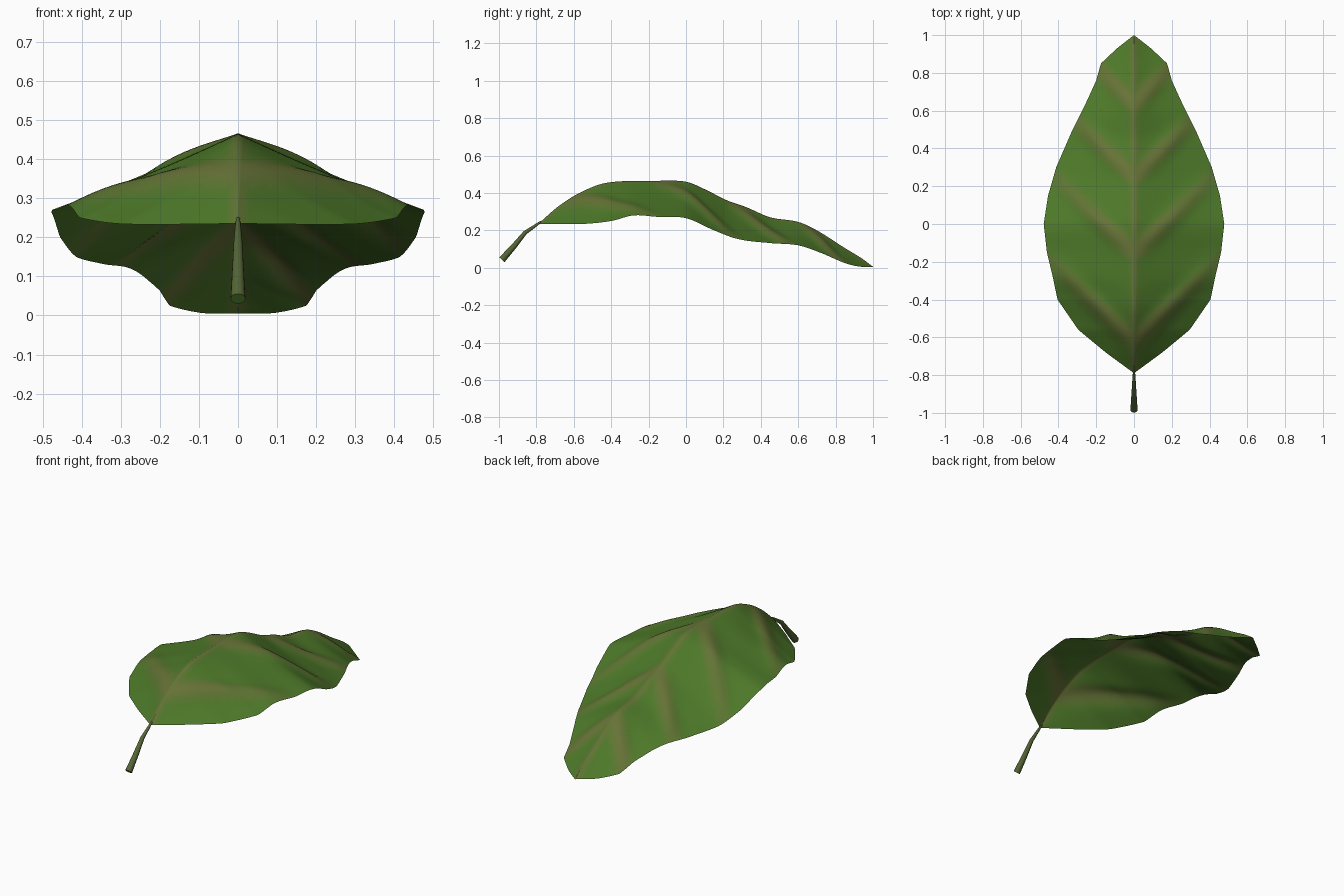
import bpy, bmesh, math

if "Cube" in bpy.data.objects:
    bpy.data.objects.remove(bpy.data.objects["Cube"])

def material(name, rgb):
    m = bpy.data.materials.new(name)
    m.diffuse_color = (*rgb, 1)
    m.use_nodes = True
    m.node_tree.nodes["Principled BSDF"].inputs["Base Color"].default_value = m.diffuse_color
    return m

def sample(pts, y, smooth=True):
    """Interpolate a profile of (y, value) points."""
    n = len(pts)
    i = 0
    while i < n - 2 and y > pts[i + 1][0]:
        i += 1
    (y0, a), (y1, b) = pts[i], pts[i + 1]
    u = min(max((y - y0) / (y1 - y0), 0), 1)
    if not smooth:
        return a + (b - a) * u
    def slope(k):
        p, q = pts[max(k - 1, 0)], pts[min(k + 1, n - 1)]
        return (q[1] - p[1]) / (q[0] - p[0])
    h = y1 - y0
    return ((2*u**3 - 3*u*u + 1) * a + (u**3 - 2*u*u + u) * h * slope(i)
            + (3*u*u - 2*u**3) * b + (u**3 - u*u) * h * slope(i + 1))

# Leaf profiles along its length: half width, midrib height, edge height
WIDTH = [(-0.79, 0), (-0.68, 0.15), (-0.56, 0.295), (-0.4, 0.405), (-0.28, 0.43),
         (-0.15, 0.461), (0, 0.478), (0.15, 0.455), (0.3, 0.412), (0.5, 0.325),
         (0.65, 0.25), (0.76, 0.20), (0.85, 0.175), (0.93, 0.09), (1, 0)]
MID = [(-0.79, 0.235), (-0.68, 0.33), (-0.56, 0.405), (-0.42, 0.455), (-0.15, 0.465),
       (0, 0.46), (0.1, 0.42), (0.22, 0.36), (0.32, 0.325), (0.45, 0.27),
       (0.6, 0.245), (0.7, 0.20), (0.85, 0.105), (0.94, 0.05), (1, 0.005)]
EDGE = [(-0.79, 0.235), (-0.56, 0.234), (-0.4, 0.25), (-0.28, 0.28), (-0.15, 0.272),
        (0, 0.265), (0.15, 0.20), (0.28, 0.153), (0.45, 0.132), (0.6, 0.12),
        (0.72, 0.08), (0.85, 0.025), (0.93, 0.006), (1, 0.005)]
VEINS = [-0.62, -0.15, 0.25, 0.64]

def vein_strength(x, y):
    d = min(abs(y - 0.95 * abs(x) - v) for v in VEINS)
    return math.exp(-(d / 0.065) ** 2)

# Leaf blade
ROWS, COLS = 120, 28
bm = bmesh.new()
grid = []
for r in range(ROWS + 1):
    y = -0.79 + 1.79 * r / ROWS
    w, zm, ze = sample(WIDTH, y, False), sample(MID, y), sample(EDGE, y)
    row = []
    for c in range(-COLS, COLS + 1):
        t = abs(c) / COLS
        x = w * c / COLS
        ripple = 0.02 * (vein_strength(x, y) - 0.3) * math.sin(math.pi * t) * min(1, w / 0.25)
        row.append(bm.verts.new((x, y, zm + (ze - zm) * t + ripple)))
    grid.append(row)
for r in range(ROWS):
    for c in range(2 * COLS):
        f = bm.faces.new((grid[r][c], grid[r][c + 1], grid[r + 1][c + 1], grid[r + 1][c]))
        p = f.calc_center_median()
        s = vein_strength(p.x, p.y) * (1 - 0.6 * min(1, abs(p.x) / 0.5))
        s = max(s, 0.7 * math.exp(-(p.x / 0.025) ** 2))
        f.material_index = min(4, int(s * 5.5))
        f.smooth = True
bmesh.ops.remove_doubles(bm, verts=bm.verts, dist=0.0002)
mesh = bpy.data.meshes.new("leaf_blade")
bm.to_mesh(mesh)
bm.free()
for k in range(5):
    u = k / 4
    mesh.materials.append(material(f"leaf_green_{k}",
                          (0.075 + 0.06 * u, 0.19 - 0.02 * u, 0.022 + 0.016 * u)))
bpy.context.collection.objects.link(bpy.data.objects.new("leaf_blade", mesh))

# Stem: tapered tube widening towards its cut end
bm = bmesh.new()
path = [(-0.775, 0.247, 0.005), (-0.81, 0.222, 0.008), (-0.86, 0.188, 0.011),
        (-0.92, 0.115, 0.015), (-0.984, 0.043, 0.019)]
SIDES = 16
rings = []
for i, (y, z, rad) in enumerate(path):
    a, b = path[max(i - 1, 0)], path[min(i + 1, len(path) - 1)]
    dy, dz = b[0] - a[0], b[1] - a[1]
    l = math.hypot(dy, dz)
    ny, nz = dz / l, -dy / l
    rings.append([bm.verts.new((rad * math.cos(q), y + ny * rad * math.sin(q),
                                z + nz * rad * math.sin(q)))
                  for q in (2 * math.pi * k / SIDES for k in range(SIDES))])
for p, q in zip(rings, rings[1:]):
    for k in range(SIDES):
        j = (k + 1) % SIDES
        bm.faces.new((p[k], p[j], q[j], q[k])).smooth = True
bm.faces.new(rings[0])
cap = bm.faces.new(rings[-1])
cap.material_index = 1
bmesh.ops.recalc_face_normals(bm, faces=bm.faces)
mesh = bpy.data.meshes.new("stem")
bm.to_mesh(mesh)
bm.free()
mesh.materials.append(material("stem_olive", (0.09, 0.13, 0.035)))
mesh.materials.append(material("stem_cut", (0.12, 0.3, 0.03)))
bpy.context.collection.objects.link(bpy.data.objects.new("stem", mesh))
